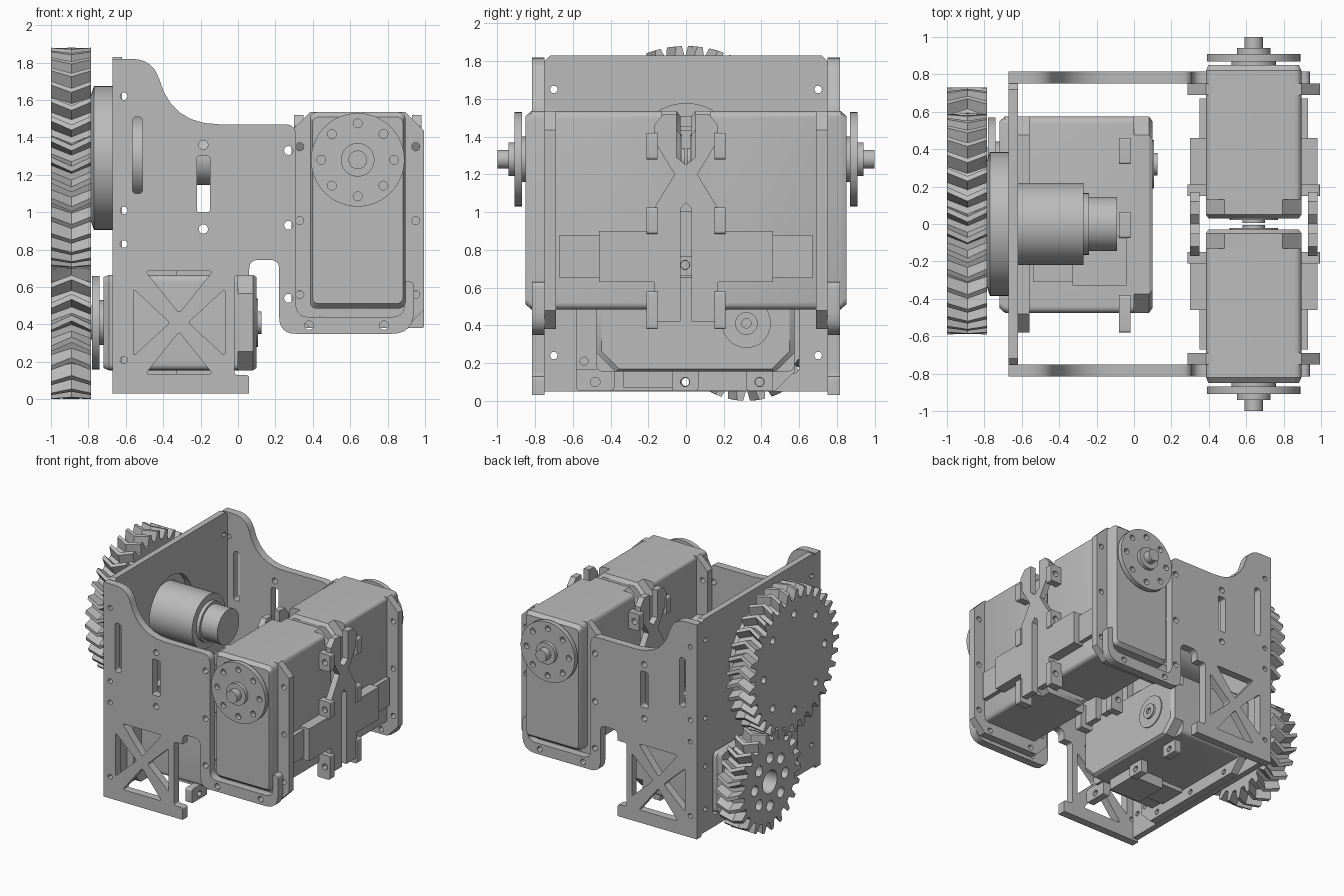
import bpy, bmesh, math
from mathutils import Vector

if "Cube" in bpy.data.objects:
    bpy.data.objects.remove(bpy.data.objects["Cube"], do_unlink=True)

grey = bpy.data.materials.new("plain grey")
grey.use_nodes = True
GREY = (0.5, 0.5, 0.5, 1)
grey.diffuse_color = GREY
grey.node_tree.nodes["Principled BSDF"].inputs["Base Color"].default_value = GREY
parts = []


# Profile helpers
def circle(r, a=0, b=0, n=24):
    return [(a + r * math.cos(i * math.tau / n), b + r * math.sin(i * math.tau / n)) for i in range(n)]


def hole_ring(r, ring, n):
    return [circle(r, *p, n=12) for p in circle(ring, n=n)]


def rounded(points):
    """Round each corner (a, b, radius) of an outline."""
    out = []
    for i, (a, b, r) in enumerate(points):
        p = Vector((a, b))
        if not r:
            out.append((a, b))
            continue
        p0 = p + (Vector(points[i - 1][:2]) - p).normalized() * r
        p1 = p + (Vector(points[(i + 1) % len(points)][:2]) - p).normalized() * r
        for k in range(7):
            t = k / 6
            out.append(tuple(p0 * (1 - t) ** 2 + p * 2 * t * (1 - t) + p1 * t * t))
    return out


def rect(a0, a1, b0, b1, r=0):
    return rounded([(a0, b0, r), (a1, b0, r), (a1, b1, r), (a0, b1, r)])


def octagon(a, b0, b1, c):
    return [(-a + c, b0), (a - c, b0), (a, b0 + c), (a, b1 - c),
            (a - c, b1), (c - a, b1), (-a, b1 - c), (-a, b0 + c)]


def solid(name, loops, layers, place):
    """Extrude an outline with holes through (height, twist, scale) layers."""
    bm = bmesh.new()
    ends = ([], [])
    for index, loop in enumerate(loops):
        rings = []
        for h, twist, scale in layers:
            if index:
                twist, scale = 0, 1
            c, s = math.cos(twist) * scale, math.sin(twist) * scale
            rings.append([bm.verts.new(place(a * c - b * s, a * s + b * c, h)) for a, b in loop])
        n = len(loop)
        for low, high in zip(rings, rings[1:]):
            for i in range(n):
                j = (i + 1) % n
                bm.faces.new((low[i], low[j], high[j], high[i]))
        for end, ring in zip(ends, (rings[0], rings[-1])):
            if len(loops) == 1:
                bm.faces.new(ring)
            else:
                end.extend(bm.edges.get((ring[i - 1], ring[i])) for i in range(n))
    axis = Vector(place(0, 0, 1)) - Vector(place(0, 0, 0))
    for end in ends:
        if end:
            bmesh.ops.triangle_fill(bm, edges=end, use_beauty=True, normal=axis)
    bmesh.ops.recalc_face_normals(bm, faces=bm.faces)
    mesh = bpy.data.meshes.new(name)
    bm.to_mesh(mesh)
    bm.free()
    mesh.materials.append(grey)
    ob = bpy.data.objects.new(name, mesh)
    bpy.context.collection.objects.link(ob)
    parts.append(ob)
    return ob


def slab(name, loops, h0, h1, place):
    return solid(name, loops, [(h0, 0, 1), (h1, 0, 1)], place)


# Servo: a across, b along its length from the output axis, h along the axis
def servo(name, place):
    def case(a, b, h):
        return place(a, b - 0.27, h)
    solid(name + "_case", [rect(-0.255, 0.255, -0.525, 0.525, 0.04)],
          [(0.13, 0, 1), (0.82, 0, 1), (0.85, 0, 0.95)], case)
    solid(name + "_rear_cover", [octagon(0.255, -0.525, 0.525, 0.1)],
          [(0.13, 0, 1), (0.05, 0, 1), (0.03, 0, 0.95)], case)
    slab(name + "_rear_ring", [circle(0.13)], 0.022, 0.04, place)
    slab(name + "_rear_boss", [circle(0.06), circle(0.025, n=12)], 0.005, 0.04, place)
    # Front flange with screw holes
    holes = [circle(0.022, s * 0.31, b, 12) for s in (-1, 1) for b in (0.07, -0.325, -0.72)]
    holes += [circle(0.022, a, -0.86, 12) for a in (-0.2, 0.2)]
    slab(name + "_front_flange", [octagon(0.355, -0.9, 0.255, 0.1)] + holes, 0.69, 0.75, place)
    for s in (-1, 1):
        # Rear lugs
        for b, half in ((0.07, 0.07), (-0.325, 0.07), (-0.8, 0.1)):
            lo, hi = sorted((s * 0.24, s * 0.355))
            slab(name + "_rear_lug", [rect(lo, hi, b - half, b + half, 0.015),
                 circle(0.025, s * 0.31, b, 12)], 0.15, 0.21, place)
        # Connector blocks on the sides
        for reach, b0, b1, h0, h1 in ((0.34, -0.65, -0.38, 0.17, 0.46), (0.29, -0.63, -0.4, 0.46, 0.67)):
            lo, hi = sorted((s * 0.24, s * reach))
            slab(name + "_connector", [rect(lo, hi, b0, b1)], h0, h1, place)
    # Output horn
    slab(name + "_neck", [circle(0.12)], 0.84, 0.87, place)
    slab(name + "_horn", [circle(0.25, n=48)] + hole_ring(0.024, 0.195, 8), 0.87, 0.91, place)
    slab(name + "_hub", [circle(0.09)], 0.91, 0.94, place)
    slab(name + "_shaft", [circle(0.05)], 0.94, 1.0, place)


servo("left_servo", lambda a, b, h: (0.64 + a, h, 1.28 + b))
servo("right_servo", lambda a, b, h: (0.64 + a, -h, 1.28 + b))
servo("lower_servo", lambda a, b, h: (0.13 - h, 0.32 + b, 0.41 + a))

# Side plates with cut-outs
outline = rounded([
    (-0.67, 0.03, 0), (0.06, 0.03, 0), (0.06, 0.13, 0.02), (-0.02, 0.13, 0.02), (-0.02, 0.66, 0.02),
    (0.06, 0.66, 0), (0.06, 0.745, 0.05), (0.22, 0.745, 0.05), (0.22, 0.35, 0.09), (0.94, 0.35, 0.12),
    (0.94, 0.63, 0.03), (0.89, 0.63, 0), (0.89, 0.44, 0.07), (0.31, 0.44, 0.07),
    (0.31, 1.47, 0.06), (-0.36, 1.47, 0.26), (-0.45, 1.82, 0.12), (-0.67, 1.82, 0)])
cuts = [rect(-0.565, -0.51, 1.1, 1.51, 0.025), rect(-0.22, -0.15, 1.0, 1.3, 0.015)]
cuts += [circle(0.025, -0.185, z, 12) for z in (0.91, 1.36)]
cuts += [circle(0.02, -0.61, z, 12) for z in (0.21, 0.83, 1.01, 1.62)]
cuts += [circle(0.024, 0.27, z, 12) for z in (0.54, 0.93, 1.33)]
cuts += [circle(0.024, x, 0.395, 12) for x in (0.38, 0.78)]
for turn in range(4):
    c, s = (1, 0, -1, 0)[turn], (0, 1, 0, -1)[turn]
    wide = 0.275 if turn % 2 == 0 else 0.245
    tri = [(-0.18, wide), (0.18, wide), (0, 0.05)]
    cuts.append(rounded([(-0.315 + a * c - b * s, 0.41 + a * s + b * c, 0.02) for a, b in tri]))
for side, sign in (("left", 1), ("right", -1)):
    slab(side + "_side_plate", [outline] + cuts, 0.75, 0.815, lambda a, b, h: (a, sign * h, b))

# Back plate with openings for the motor and the lower servo
back = [(-0.75, 0.05), (0.75, 0.05), (0.75, 1.8), (0.72, 1.83), (-0.72, 1.83), (-0.75, 1.8)]
openings = [circle(0.285, 0, 1.29, 48), rect(-0.48, 0.6, 0.145, 0.675, 0.04)]
openings += [circle(0.022, y, 0.1, 12) for y in (-0.39, 0, 0.39)]
openings += [circle(0.02, s * 0.7, z, 12) for s in (-1, 1) for z in (0.24, 0.6, 1.0, 1.65)]
slab("back_plate", [back] + openings, -0.67, -0.62, lambda a, b, h: (h, a, b))


# Motor with its flange
def motor_place(a, b, h):
    return (h, a, 1.29 + b)


solid("motor_flange", [circle(0.385, n=48)], [(-0.79, 0, 0.85), (-0.77, 0, 1), (-0.67, 0, 1)], motor_place)
for name, r, x0, x1 in (("motor_body", 0.22, -0.68, -0.27), ("motor_collar", 0.165, -0.27, -0.24),
                        ("motor_tail", 0.145, -0.24, -0.09)):
    slab(name, [circle(r, n=40)], x0, x1, motor_place)


# Herringbone gears
def gear(name, y, z, teeth, tip, root, phase, slant, holes):
    loop = []
    for i in range(teeth):
        for offset, r in ((-0.32, root), (-0.13, tip), (0.13, tip), (0.32, root)):
            t = phase + (i + offset) * math.tau / teeth
            loop.append((r * math.cos(t), r * math.sin(t)))
    solid(name, [loop] + holes, [(-1, 0, 1), (-0.89, slant / tip, 1), (-0.785, 0, 1)],
          lambda a, b, h: (h, y + a, z + b))


line = math.atan2(-0.88, 0.32)
gear("large_gear", 0, 1.29, 33, 0.59, 0.515, line, 0.05, hole_ring(0.03, 0.4, 8))
gear("small_gear", 0.32, 0.41, 22, 0.41, 0.335, line + math.pi + math.pi / 22, -0.05,
     [circle(0.095)] + hole_ring(0.045, 0.2, 8))

# Braces joining the two front servos
half = [(0, 1.05), (0.03, 1.02), (0.03, 0.42), (0.17, 0.42), (0.17, 1.02), (0.06, 1.2), (0.17, 1.38),
        (0.17, 1.46), (0.12, 1.52), (0.05, 1.52), (0.05, 1.29), (0, 1.25)]
brace = half + [(-a, b) for a, b in half[-2:0:-1]]
for name, x in (("front_brace", 0.93), ("rear_brace", 0.3)):
    slab(name, [brace], x, x + 0.05, lambda a, b, h: (h, a, b))

# Smooth the round walls, keep the edges sharp
bpy.ops.object.select_all(action="DESELECT")
for ob in parts:
    ob.select_set(True)
bpy.context.view_layer.objects.active = parts[0]
bpy.ops.object.shade_smooth_by_angle(angle=math.radians(30))
